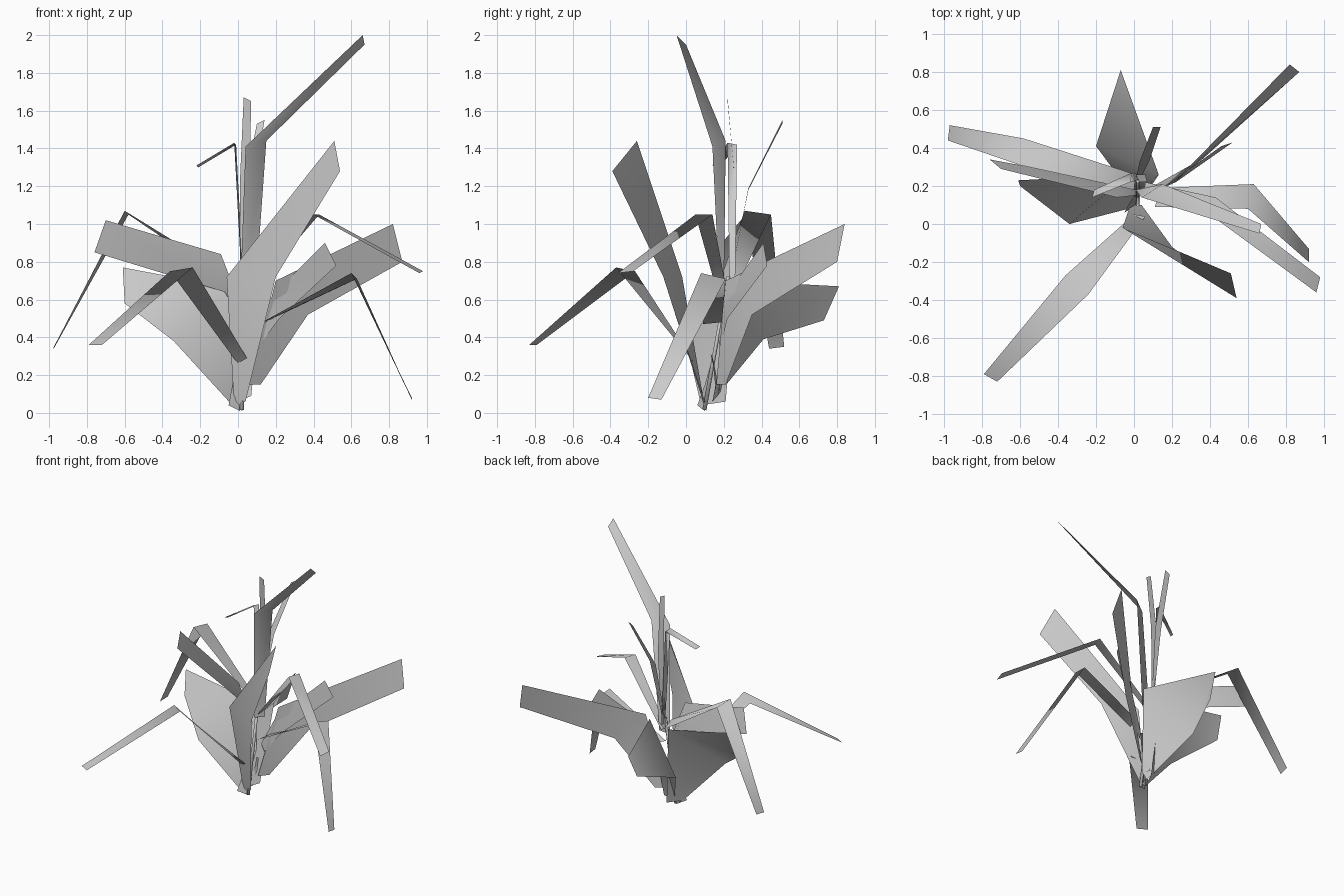
import bpy
import bmesh
from mathutils import Vector

starter = bpy.data.objects.get("Cube")
if starter:
    bpy.data.objects.remove(starter, do_unlink=True)

UNIT = 0.01  # leaf outlines are given in hundredths

leaf_grey = bpy.data.materials.new("leaf_grey")
leaf_grey.use_nodes = True
leaf_grey.diffuse_color = (0.6, 0.6, 0.6, 1)
shader = next(n for n in leaf_grey.node_tree.nodes if n.type == "BSDF_PRINCIPLED")
shader.inputs["Base Color"].default_value = leaf_grey.diffuse_color


def finish(name, bm):
    """Turn a bmesh into a smooth grey object."""
    mesh = bpy.data.meshes.new(name)
    bm.to_mesh(mesh)
    bm.free()
    mesh.materials.append(leaf_grey)
    mesh.shade_smooth()
    obj = bpy.data.objects.new(name, mesh)
    bpy.context.collection.objects.link(obj)


def leaf(name, base, middle, tip):
    """Folded ribbon: each cross-section is a pair of edge points."""
    bm = bmesh.new()
    rows = [[bm.verts.new(Vector(point) * UNIT) for point in pair]
            for pair in (base, middle, tip)]
    for (a, b), (c, d) in zip(rows, rows[1:]):
        bm.faces.new((a, b, d, c))
    finish(name, bm)


# Broad lower leaves growing from the foot
leaf("front_broad_leaf",
     base=[(-2, 10, 3), (4, 10, 6)],
     middle=[(-6, -2, 72), (20, -12, 72)],
     tip=[(51, -26, 144), (54, -39, 128)])
leaf("right_broad_leaf",
     base=[(2, 21, 6), (-3, 8, 4)],
     middle=[(-3, 26, 66), (-34, 0, 38)],
     tip=[(-61, 23, 77), (-60, 20, 58)])
leaf("back_broad_leaf",
     base=[(0, 14, 6), (7, 17, 9)],
     middle=[(-20, 41, 39), (13, 26, 70)],
     tip=[(-9, 73, 49), (-7, 81, 67)])
leaf("left_broad_leaf",
     base=[(6, 16, 15), (12, 21, 15)],
     middle=[(20, 21, 70), (37, 35, 52)],
     tip=[(82, 84, 100), (87, 80, 80)])

# Arching leaves that bend down at the middle
leaf("front_drooping_leaf",
     base=[(0, 5, 26), (6, 4, 27)],
     middle=[(-36, -27, 75), (-24, -37, 77)],
     tip=[(-79, -79, 36), (-72, -83, 36)])
leaf("left_low_arching_leaf",
     base=[(11, 9, 47), (14, 19, 48)],
     middle=[(60, 8, 74), (63, 21, 71)],
     tip=[(92, -20, 8), (92, -13, 7)])
leaf("left_high_arching_leaf",
     base=[(5, 17, 62), (6, 22, 62)],
     middle=[(40, 5, 105), (43, 14, 105)],
     tip=[(96, -36, 74), (98, -28, 75)])
leaf("right_arching_leaf",
     base=[(0, 18, 70), (1, 26, 65)],
     middle=[(-60, 31, 107), (-58, 45, 105)],
     tip=[(-98, 44, 34), (-97, 52, 35)])

# Side leaves higher on the stem
leaf("right_side_leaf",
     base=[(1, 18, 50), (1, 15, 58)],
     middle=[(-7, 21, 64), (-9, 14, 84)],
     tip=[(-76, 34, 85), (-70, 29, 102)])
leaf("left_side_leaf",
     base=[(8, 17, 40), (10, 18, 34)],
     middle=[(18, 21, 62), (22, 22, 50)],
     tip=[(46, 41, 90), (52, 43, 78)])

# Narrow upright leaves at the crown
leaf("tall_leaf",
     base=[(1, 18, 58), (9, 20, 60)],
     middle=[(4, 14, 141), (15, 21, 144)],
     tip=[(66, -5, 200), (67, 0, 195)])
leaf("crown_straight_leaf",
     base=[(1, 24, 68), (4, 24, 68)],
     middle=[(1, 26, 122), (6, 26, 122)],
     tip=[(3, 22, 167), (7, 22, 165)])
leaf("crown_back_leaf",
     base=[(1, 23, 68), (3, 23, 68)],
     middle=[(3, 33, 118), (8, 33, 119)],
     tip=[(10, 51, 153), (14, 51, 155)])
leaf("crown_bent_leaf",
     base=[(2, 23, 68), (3, 26, 68)],
     middle=[(-2, 22, 143), (-1, 27, 142)],
     tip=[(-22, 14, 131), (-21, 18, 130)])

# Short sprouts at the foot
leaf("foot_sprout",
     base=[(-5, 6, 4), (1, 10, 1)],
     middle=[(-3, 10, 15), (2, 12, 14)],
     tip=[(0, 15, 30), (3, 14, 29)])
leaf("inner_sprout",
     base=[(0, 18, 12), (2, 16, 11)],
     middle=[(3, 16, 20), (6, 15, 19)],
     tip=[(7, 13, 31), (8, 14, 30)])

# Slim stem joining the foot to the crown
stem = bmesh.new()
bmesh.ops.create_cone(stem, cap_ends=True, segments=5,
                      radius1=0.012, radius2=0.01, depth=0.72)
bmesh.ops.rotate(stem, verts=stem.verts,
                 matrix=Vector((0, 0, 1)).rotation_difference(
                     Vector((0, 0.18, 1))).to_matrix())
bmesh.ops.translate(stem, verts=stem.verts, vec=(0.02, 0.16, 0.37))
finish("stem", stem)
